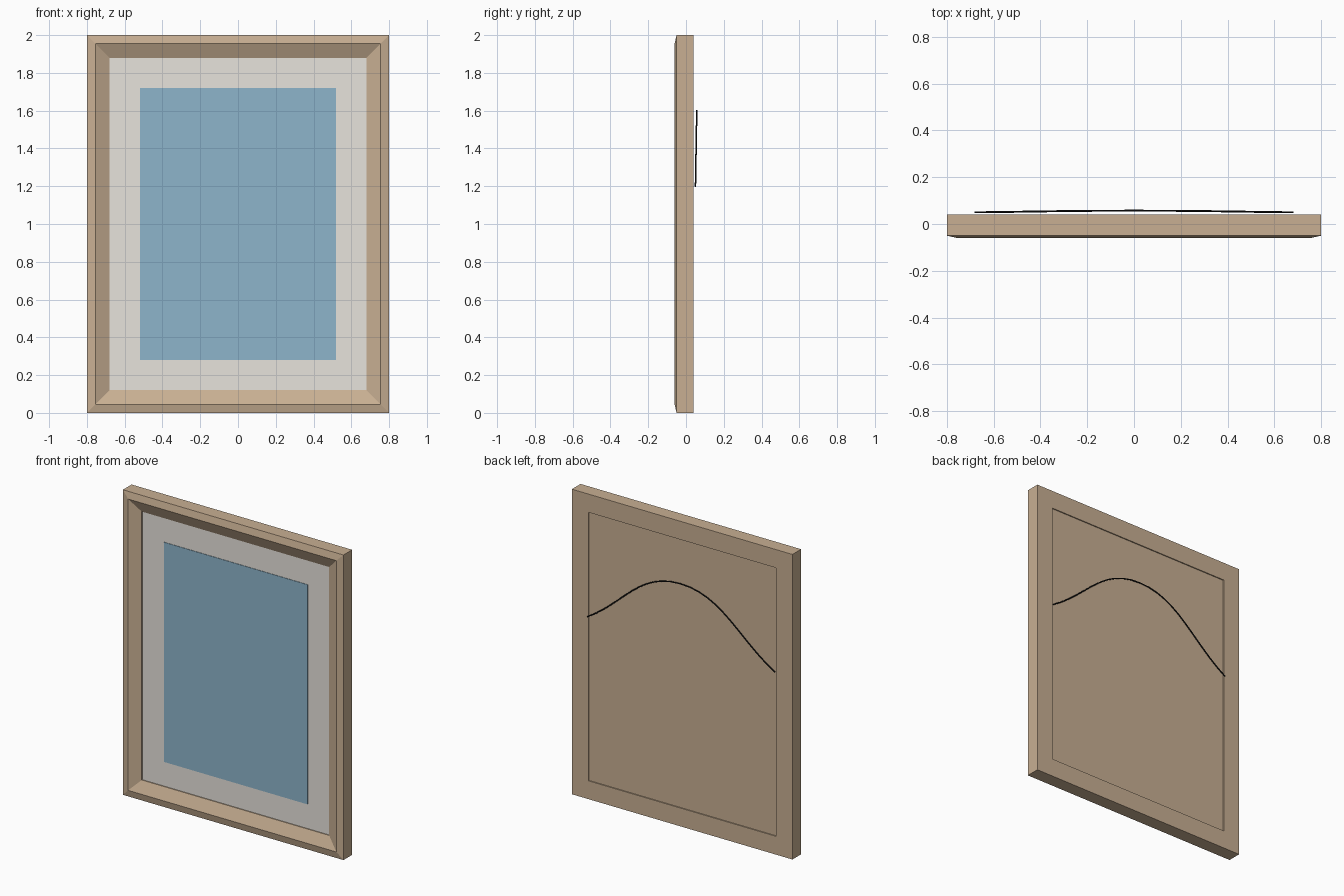
import bpy, bmesh
from mathutils import Vector

if "Cube" in bpy.data.objects:
    bpy.data.objects.remove(bpy.data.objects["Cube"])


def material(name, rgb):
    m = bpy.data.materials.new(name)
    m.diffuse_color = (*rgb, 1)
    m.use_nodes = True
    m.node_tree.nodes["Principled BSDF"].inputs["Base Color"].default_value = m.diffuse_color
    return m


wood = material("tan_wood", (0.58, 0.43, 0.29))
cream = material("pale_grey_card", (0.80, 0.77, 0.72))
blue = material("soft_blue", (0.27, 0.46, 0.60))
black = material("black_wire", (0.01, 0.01, 0.01))


def finish(name, bm, mat):
    bmesh.ops.recalc_face_normals(bm, faces=bm.faces)
    me = bpy.data.meshes.new(name)
    bm.to_mesh(me)
    bm.free()
    me.materials.append(mat)
    ob = bpy.data.objects.new(name, me)
    bpy.context.collection.objects.link(ob)
    return ob


def panel(name, half_x, half_z, y0, y1, mat):
    bm = bmesh.new()
    bmesh.ops.create_cube(bm, size=1)
    for v in bm.verts:
        v.co = (v.co.x * 2 * half_x, (y0 + y1) / 2 + v.co.y * (y1 - y0),
                1 + v.co.z * 2 * half_z)
    return finish(name, bm, mat)


# Mitred frame: moulding profile (inset from outer edge, y) swept round four corners
profile = [(0, 0.04), (0, -0.05), (0.045, -0.06), (0.12, -0.026), (0.12, 0.04)]
bm = bmesh.new()
rings = [[bm.verts.new((sx * (0.8 - d), y, 1 + sz * (1 - d))) for d, y in profile]
         for sx, sz in ((-1, -1), (1, -1), (1, 1), (-1, 1))]
n = len(profile)
for i in range(4):
    a, b = rings[i], rings[(i + 1) % 4]
    for j in range(n):
        k = (j + 1) % n
        bm.faces.new((a[j], a[k], b[k], b[j]))
finish("frame_moulding", bm, wood)

# Mat, picture and recessed backing board
panel("mat_board", 0.68, 0.88, -0.02, -0.01, cream)
panel("picture_panel", 0.52, 0.72, -0.023, -0.019, blue)
panel("backing_board", 0.68, 0.88, -0.01, 0.033, wood)

# Hanging wire: smooth arch behind the frame
cu = bpy.data.curves.new("hanging_wire", "CURVE")
cu.dimensions = "3D"
cu.bevel_depth = 0.004
cu.bevel_resolution = 2
cu.resolution_u = 12
cu.use_fill_caps = True
sp = cu.splines.new("BEZIER")
sp.bezier_points.add(2)
pts = [Vector((-0.68, 0.05, 1.2)), Vector((0, 0.057, 1.6)), Vector((0.68, 0.05, 1.2))]
reach = Vector((0.3, 0, 0))
handles = [(pts[0] - (pts[1] - pts[0]) * 0.39, pts[0].lerp(pts[1], 0.39)),
           (pts[1] - reach, pts[1] + reach),
           (pts[2].lerp(pts[1], 0.39), pts[2] + (pts[2] - pts[1]) * 0.39)]
for bp, p, (hl, hr) in zip(sp.bezier_points, pts, handles):
    bp.handle_left_type = bp.handle_right_type = "FREE"
    bp.co, bp.handle_left, bp.handle_right = p, hl, hr
cu.materials.append(black)
wire = bpy.data.objects.new("hanging_wire", cu)
bpy.context.collection.objects.link(wire)
bpy.context.view_layer.objects.active = wire
wire.select_set(True)
bpy.ops.object.convert(target="MESH")
bpy.ops.object.shade_smooth_by_angle()
